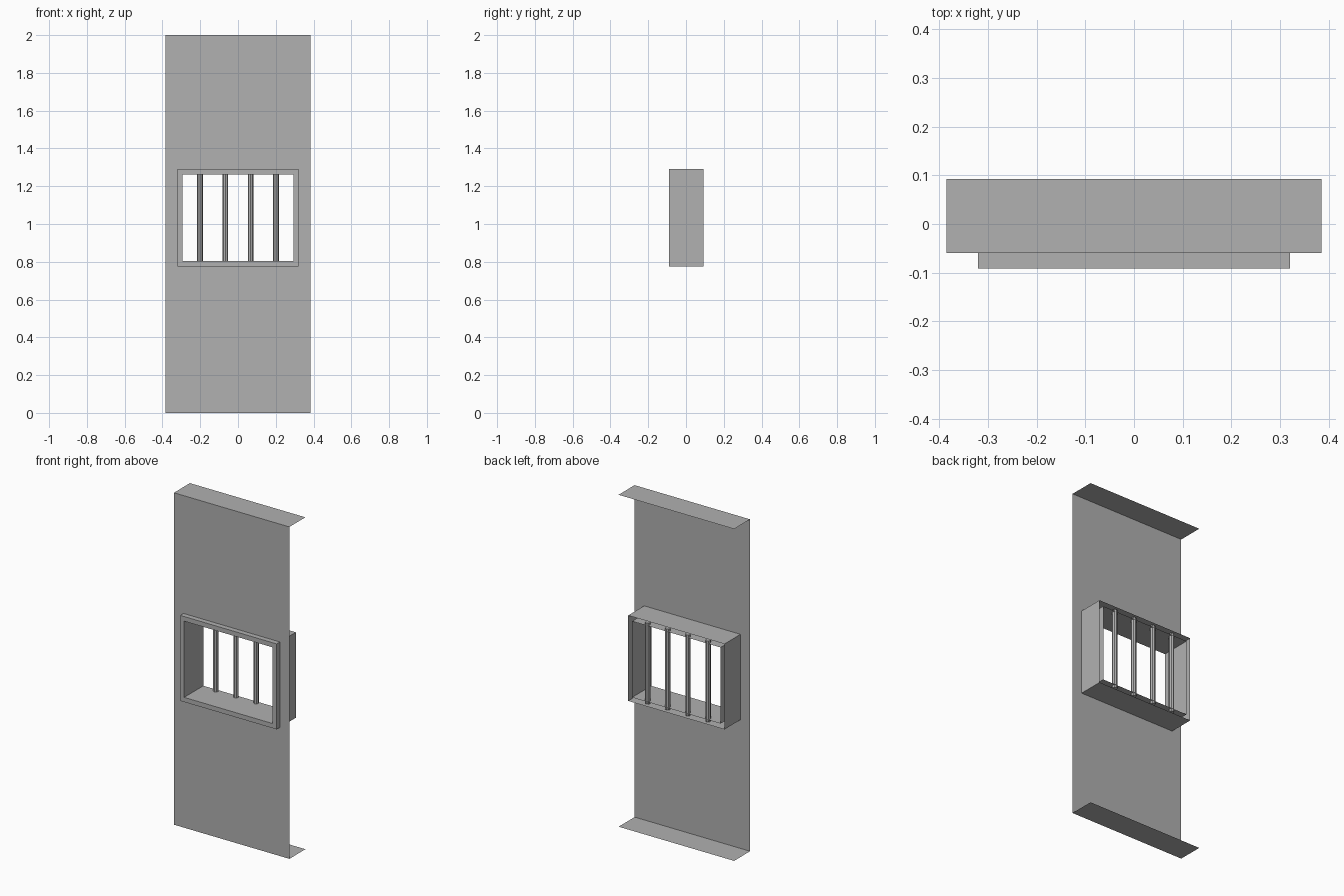
import bpy
import bmesh

cube = bpy.data.objects.get("Cube")
if cube:
    bpy.data.objects.remove(cube)

grey = bpy.data.materials.new("wall_grey")
grey.use_nodes = True
COLOUR = (0.44, 0.44, 0.44, 1)
grey.diffuse_color = COLOUR
grey.node_tree.nodes["Principled BSDF"].inputs["Base Color"].default_value = COLOUR

# Shared sizes
HALF_W, HEIGHT = 0.385, 2.0
WALL_Y, BACK_Y, FRONT_Y = -0.06, 0.092, -0.091
OUTER = (0.321, 0.775, 1.29)
INNER = (0.295, 0.803, 1.262)


def make_object(name, bm):
    mesh = bpy.data.meshes.new(name)
    bm.to_mesh(mesh)
    bm.free()
    mesh.materials.append(grey)
    obj = bpy.data.objects.new(name, mesh)
    bpy.context.collection.objects.link(obj)
    return obj


def ring(bm, size, y):
    """Rectangle of vertices in the xz plane, anticlockwise from the front."""
    w, low, high = size
    return [bm.verts.new((x, y, z))
            for x, z in ((-w, low), (w, low), (w, high), (-w, high))]


def bridge(bm, a, b):
    for i in range(4):
        j = (i + 1) % 4
        bm.faces.new((a[i], a[j], b[j], b[i]))


# Wall sheet with a window hole, and its top and bottom returns
bm = bmesh.new()
edge = ring(bm, (HALF_W, 0, HEIGHT), WALL_Y)
bridge(bm, edge, ring(bm, OUTER, WALL_Y))
back = ring(bm, (HALF_W, 0, HEIGHT), BACK_Y)
for i, j in ((0, 1), (2, 3)):
    bm.faces.new((edge[j], edge[i], back[i], back[j]))
make_object("wall_panel", bm)

# Window frame: outer sleeve, front rim and inner sleeve, open at the back
bm = bmesh.new()
loops = [ring(bm, size, y) for size, y in
         ((OUTER, BACK_Y), (OUTER, FRONT_Y), (INNER, FRONT_Y), (INNER, BACK_Y))]
for a, b in zip(loops, loops[1:]):
    bridge(bm, a, b)
make_object("window_frame", bm)

# Four upright bars set through the inner sleeve
BAR_R, BAR_LOW, BAR_HIGH = 0.015, 0.788, 1.277
for i in range(4):
    bpy.ops.mesh.primitive_cylinder_add(
        vertices=8, radius=BAR_R, depth=BAR_HIGH - BAR_LOW,
        location=(-0.201 + 0.134 * i, BACK_Y - BAR_R, (BAR_LOW + BAR_HIGH) / 2))
    bar = bpy.context.object
    bar.name = f"window_bar_{i + 1}"
    bar.data.materials.append(grey)
